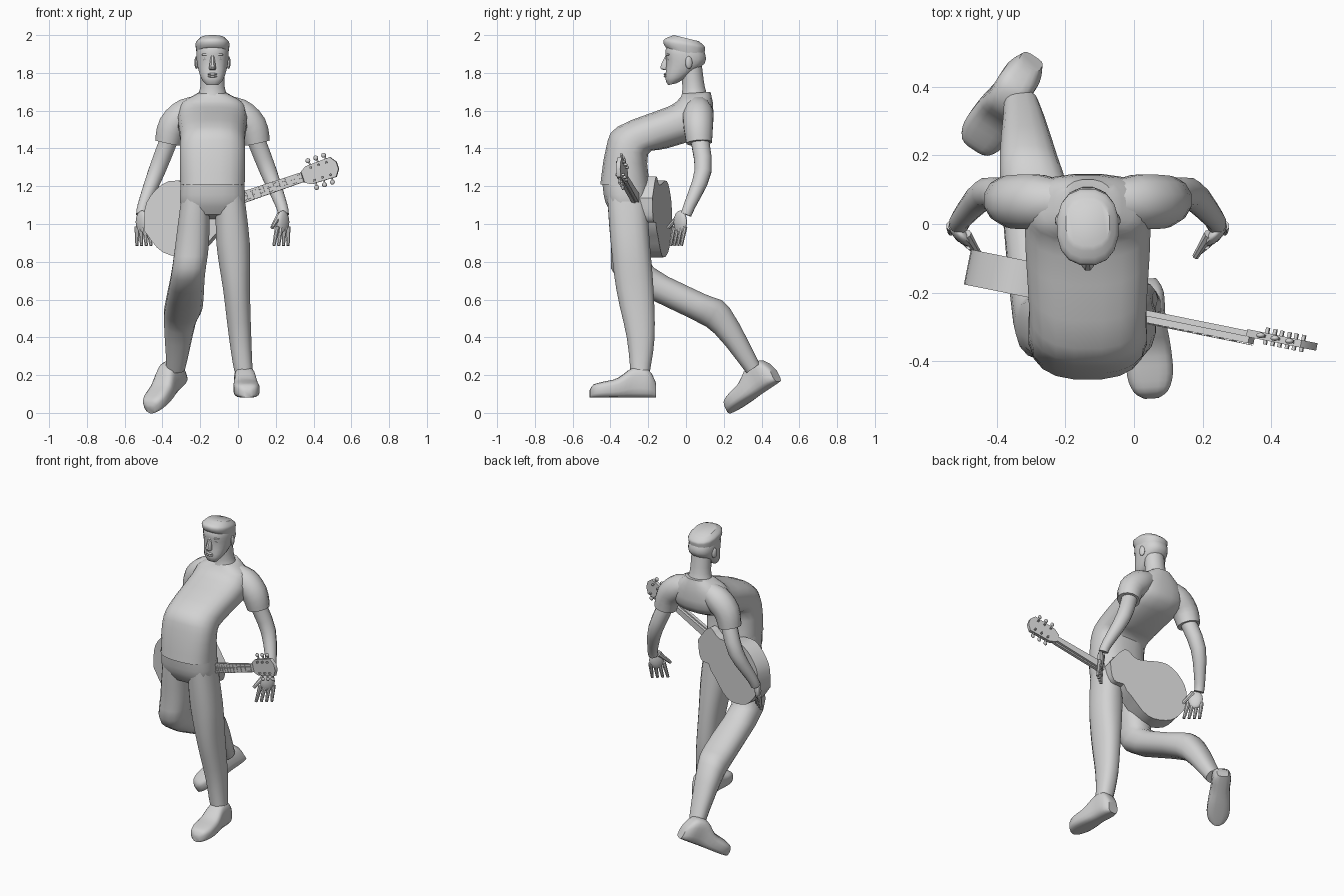
import bpy, bmesh, math
from mathutils import Vector, Matrix

if "Cube" in bpy.data.objects:
    bpy.data.objects.remove(bpy.data.objects["Cube"])

SHADE = (.65, .65, .65, 1)
grey = bpy.data.materials.new("plain_grey")
grey.use_nodes = True
grey.diffuse_color = SHADE
grey.node_tree.nodes["Principled BSDF"].inputs["Base Color"].default_value = SHADE
MID = -.135  # x of the body's plane of symmetry
parts = []


def add_object(name, mesh):
    ob = bpy.data.objects.new(name, mesh)
    bpy.context.collection.objects.link(ob)
    parts.append(ob)
    return ob


def finish(name, bm):
    bmesh.ops.recalc_face_normals(bm, faces=bm.faces)
    mesh = bpy.data.meshes.new(name)
    bm.to_mesh(mesh)
    bm.free()
    mesh.materials.append(grey)
    return add_object(name, mesh)


def mirror_to_left(ob):
    """Copy a right-hand part across the body's plane of symmetry."""
    mesh = ob.data.copy()
    mesh.transform(Matrix.Translation((2 * MID, 0, 0)) @ Matrix.Scale(-1, 4, (1, 0, 0)))
    mesh.flip_normals()
    add_object(ob.name.replace("right", "left"), mesh)


def flow(rows, steps=3):
    """Fill in a smooth run of rows through a few given ones."""
    rows = [Vector(row) for row in rows]
    padded = [rows[0]] + rows + [rows[-1]]
    filled = []
    for before, start, end, after in zip(padded, padded[1:], padded[2:], padded[3:]):
        leave, arrive = (end - before) / 2, (after - start) / 2
        for step in range(steps):
            f = step / steps
            ease = f * f * (3 - 2 * f)
            filled.append(start.lerp(end, ease) + leave * f * (1 - f) ** 2
                          - arrive * f * f * (1 - f))
    return filled + [rows[-1]]


def skin(name, rings):
    """Join rings of points into a closed surface."""
    bm = bmesh.new()
    loops = [[bm.verts.new(point) for point in ring] for ring in rings]
    for lower, upper in zip(loops, loops[1:]):
        for i in range(len(lower)):
            bm.faces.new((lower[i - 1], lower[i], upper[i], upper[i - 1]))
    bm.faces.new(loops[0])
    bm.faces.new(loops[-1])
    return finish(name, bm)


def oval(centre, across, along, sides, power=1):
    """Ellipse, or a rounded box when power is below one."""
    ring = []
    for i in range(sides):
        angle = math.tau * (i + .5) / sides
        c, s = math.cos(angle), math.sin(angle)
        ring.append(centre + across * math.copysign(abs(c) ** power, c)
                    + along * math.copysign(abs(s) ** power, s))
    return ring


def loft(name, rows, power=.85, x_start=MID, x_end=MID, sides=16):
    """Each row: front y and z, back y and z, half width."""
    rows = flow(rows)
    rings = []
    for i, (front_y, front_z, back_y, back_z, half) in enumerate(rows):
        x = x_start + (x_end - x_start) * i / (len(rows) - 1)
        front, back = Vector((x, front_y, front_z)), Vector((x, back_y, back_z))
        rings.append(oval((front + back) / 2, Vector((half, 0, 0)),
                          (front - back) / 2, sides, power))
    return skin(name, rings)


def tube(name, rows, sides=12):
    """Each row: a point of the path and the radius there."""
    rows = flow(rows)
    points = [Vector(row[:3]) for row in rows]
    rings = []
    for i, point in enumerate(points):
        ahead = points[min(i + 1, len(points) - 1)] - points[max(i - 1, 0)]
        across = ahead.cross(Vector((0, 1, 0))).normalized()
        along = across.cross(ahead.normalized())
        rings.append(oval(point, across * rows[i][3], along * rows[i][3], sides))
    return skin(name, rings)


def blob(name, centre, radii, turn=0):
    bm = bmesh.new()
    place = Matrix.Translation(centre) @ Matrix.Rotation(turn, 4, 'Z') @ Matrix.Diagonal((*radii, 1))
    bmesh.ops.create_uvsphere(bm, u_segments=12, v_segments=8, radius=1, matrix=place)
    return finish(name, bm)


# Shirt, bent back from the hips
loft("shirt", [(-.455, 1.21, -.19, 1.2, .172), (-.425, 1.4, -.2, 1.37, .175),
               (-.365, 1.515, -.1, 1.4, .172), (-.1, 1.62, .12, 1.48, .185),
               (-.04, 1.66, .145, 1.61, .165), (-.02, 1.69, .13, 1.7, .075)],
     power=.78, sides=20)

# Trousers: both thighs start alike, the right shin trails behind
hip = [(-.42, 1.17, -.21, 1.17, .075), (-.4, .9, -.19, .9, .09)]
loft("trouser_seat", [(-.445, 1.22, -.195, 1.21, .17), (-.43, 1.12, -.195, 1.12, .175),
                      (-.39, 1.05, -.21, 1.02, .15)], power=.75)
loft("left_trouser_leg", hip + [(-.37, .65, -.17, .65, .072), (-.315, .4, -.165, .4, .06),
                                (-.295, .22, -.19, .22, .05)], x_start=-.045, x_end=.03)
loft("right_trouser_leg", hip + [(-.36, .7, -.17, .77, .09), (0, .51, .1, .63, .1),
                                 (.15, .42, .23, .56, .085), (.32, .21, .39, .26, .05)],
     x_start=-.22, x_end=-.33)


# Shoes, lofted from heel to toe
def shoe(name, heel, direction):
    ahead = Vector(direction).normalized()
    side = ahead.cross(Vector((0, 0, 1))).normalized()
    up = side.cross(ahead)
    rings = []
    for reach, half, height in flow([(0, .035, .08), (.04, .055, .15), (.12, .056, .16),
                                     (.2, .066, .105), (.28, .068, .085), (.33, .05, .07),
                                     (.35, .02, .04)]):
        centre = Vector(heel) + ahead * reach + up * height / 2
        rings.append(oval(centre, side * half, up * height / 2, 16, power=.6))
    skin(name, rings)


shoe("left_shoe", heel=(.03, -.16, .08), direction=(.06, -1, 0))
shoe("right_shoe", heel=(-.29, .49, .165), direction=(-.15, -.23, -.15))

# Right arm and hand
right_side = [
    tube("right_sleeve", [(-.16, .065, 1.64, .045), (-.27, .065, 1.59, .08),
                          (-.345, .065, 1.52, .08), (-.372, .07, 1.43, .07)]),
    tube("right_arm", [(-.36, .07, 1.46, .05), (-.43, .09, 1.28, .046),
                       (-.5, .02, 1.1, .032), (-.51, 0, 1.05, .03)]),
    blob("right_palm", (-.507, -.03, 1.01), (.046, .02, .062), turn=-.8),
    tube("right_thumb", [(-.49, -.03, 1.05, .016), (-.45, -.095, .98, .01)], sides=8)]
for i in range(4):
    knuckle = Vector((-.535, -.005, .985, .014)) + Vector((1, -1, 0, 0)) * .019 * i
    tip = knuckle + Vector((.006 * i, -.02, -.1, -.005))
    right_side.append(tube(f"right_finger_{i + 1}", [knuckle, tip], sides=8))

# Neck, head and hair
loft("neck", [(-.03, 1.66, .12, 1.67, .085), (-.02, 1.72, .1, 1.73, .066),
              (-.03, 1.84, .085, 1.84, .064)], power=1)
loft("head", [(-.095, 1.735, -.05, 1.745, .035), (-.11, 1.77, .01, 1.78, .062),
              (-.105, 1.85, .1, 1.85, .083), (-.11, 1.92, .1, 1.91, .085),
              (-.09, 1.96, .07, 1.95, .07)])
loft("hair", [(-.108, 1.935, .095, 1.88, .085), (-.12, 1.955, .102, 1.92, .09),
              (-.115, 1.98, .1, 1.94, .088), (-.065, 2, .07, 1.967, .065)])

# Face
loft("nose", [(-.105, 1.9, -.09, 1.9, .008), (-.138, 1.83, -.09, 1.83, .019),
              (-.115, 1.815, -.09, 1.815, .016)], power=1, sides=8)
for name, z in (("upper_lip", 1.793), ("lower_lip", 1.782)):
    blob(name, (MID, -.106, z), (.025, .012, .007))
right_side += [
    blob("right_ear", (MID - .084, .015, 1.855), (.011, .02, .034), turn=-.3),
    blob("right_eye", (MID - .034, -.09, 1.873), (.016, .01, .008)),
    blob("right_brow", (MID - .036, -.094, 1.897), (.025, .01, .007), turn=-.25)]
for part in right_side:
    mirror_to_left(part)

# Guitar frame: along the neck, across it, and out of the sound board
along = Vector((.94, -.19, .32)).normalized()
out = Vector((-.19, -.94, 0)).normalized()
across = out.cross(along)
bout = Vector((-.29, -.165, 1.03))


def on_guitar(reach, offset, height):
    return bout + along * reach + across * offset + out * height


def plate(name, outline, low, high):
    return skin(name, [[on_guitar(s, t, h) for s, t in outline] for h in (low, high)])


def both_edges(half):
    return list(half) + [(s, -t) for s, t in reversed(half) if t]


def bar(name, reach, length, offset, width, low, high):
    """Straight strip centred on its offset from the neck line."""
    ends = [(reach, offset), (reach + length, offset)]
    outline = [(s, t + width / 2) for s, t in ends] + [(s, t - width / 2) for s, t in ends[::-1]]
    return plate(name, outline, low, high)


# Guitar body, with a cut-away under the neck
edge = both_edges(flow([(-.21, 0), (-.15, .14), (0, .208), (.18, .125), (.28, .14), (.34, 0)], 4))
plate("guitar_body", [(s, t * .75 if t < 0 and s > .2 else t) for s, t in edge], -.052, .052)
plate("sound_hole", oval(Vector((.16, 0)), Vector((.045, 0)), Vector((0, .045)), 16), .05, .055)

# Guitar neck and head
plate("fingerboard", both_edges([(.2, .032), (.69, .026)]), .036, .056)
plate("neck_back", both_edges([(.31, .024), (.69, .016)]), .02, .038)
plate("headstock", both_edges([(.68, .026), (.72, .05), (.86, .055), (.885, .02)]), .016, .038)

# Frets, strings and tuning pegs
for i in range(12):
    bar(f"fret_{i + 1}", .68 - .45 * (1 - .9 ** (i + 1)), .004, 0, .05, .054, .059)
for i in range(6):
    bar(f"string_{i + 1}", .16, .53, .007 * (i - 2.5), .0015, .058, .06)
for name, sign in (("upper", 1), ("lower", -1)):
    for i in range(3):
        reach = .74 + .045 * i
        bar(f"{name}_peg_shaft_{i + 1}", reach, .008, sign * .056, .032, .022, .03)
        bar(f"{name}_peg_post_{i + 1}", reach, .01, sign * .035, .01, 0, .05)
        blob(f"{name}_peg_button_{i + 1}", on_guitar(reach, sign * .075, .026), (.013, .008, .013))

# Smooth shading with kept edges
bpy.ops.object.select_all(action='DESELECT')
for part in parts:
    part.select_set(True)
bpy.context.view_layer.objects.active = parts[0]
bpy.ops.object.shade_smooth_by_angle(angle=math.radians(40))
